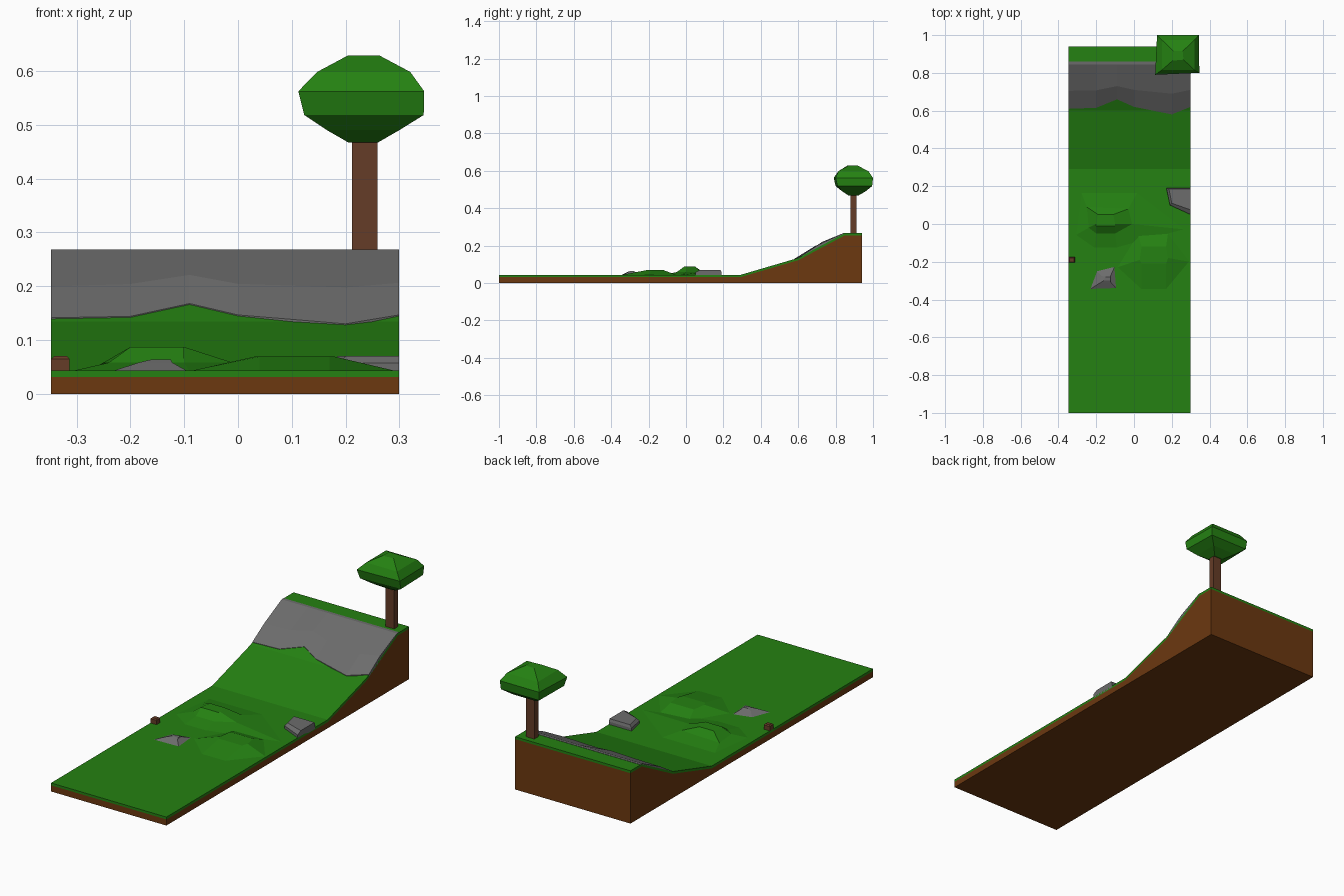
import bpy, bmesh

if "Cube" in bpy.data.objects:
    bpy.data.objects.remove(bpy.data.objects["Cube"], do_unlink=True)


def material(name, r, g, b):
    m = bpy.data.materials.new(name)
    m.use_nodes = True
    m.diffuse_color = (r, g, b, 1)
    bsdf = m.node_tree.nodes["Principled BSDF"]
    bsdf.inputs["Base Color"].default_value = (r, g, b, 1)
    bsdf.inputs["Roughness"].default_value = 0.9
    return m


GRASS = material("grass green", 0.018, 0.22, 0.006)
DIRT = material("dirt brown", 0.15, 0.04, 0.005)
STONE = material("stone grey", 0.15, 0.15, 0.15)
BARK = material("bark brown", 0.13, 0.045, 0.02)

LEFT, RIGHT = -0.347, 0.299


def loft(name, rings, mat):
    """Closed flat-shaded solid through rings with equal point counts."""
    bm = bmesh.new()
    loops = [[bm.verts.new(p) for p in ring] for ring in rings]
    n = len(loops[0])
    for a, b in zip(loops, loops[1:]):
        for i in range(n):
            j = (i + 1) % n
            bm.faces.new((a[i], a[j], b[j], b[i]))
    bm.faces.new(loops[0][::-1])
    bm.faces.new(loops[-1])
    bmesh.ops.remove_doubles(bm, verts=bm.verts, dist=0.0005)
    bmesh.ops.recalc_face_normals(bm, faces=bm.faces)
    me = bpy.data.meshes.new(name)
    bm.to_mesh(me)
    bm.free()
    me.materials.append(mat)
    ob = bpy.data.objects.new(name, me)
    bpy.context.collection.objects.link(ob)
    return ob


def flat(points, z):
    return [(x, y, z) for x, y in points]


def rect(x0, x1, y0, y1, z):
    return flat([(x0, y0), (x1, y0), (x1, y1), (x0, y1)], z)


def across(profile):
    """Repeat a y-z profile on both long sides of the terrain."""
    return [[(x, y, z) for y, z in profile] for x in (LEFT, RIGHT)]


# Terrain: dirt body with a thin turf layer on top
slope = [(-1, 0.031), (0.29, 0.031), (0.6, 0.122), (0.85, 0.255), (0.94, 0.255)]
turf = [(y, z + 0.012) for y, z in slope]
loft("dirt_base", across([(-1, 0), *slope, (0.94, 0)]), DIRT)
loft("grass_layer", across(slope + turf[::-1]), GRASS)

# Stone face over the steep part, with a ragged lower edge
edge = [(LEFT, 0.61, 0.01), (-0.2, 0.615, 0.013), (-0.09, 0.66, 0.018),
        (0, 0.62, 0.012), (0.2, 0.58, 0.016), (RIGHT, 0.62, 0.014)]
cliff = []
for x, y, bulge in edge:
    low = 0.134 + (y - 0.6) * (0.53 if y > 0.6 else 0.3)
    mid = (y + 0.86) / 2
    cliff.append([(x, y, low - 0.01), (x, y, low + 0.002),
                  (x, mid - 0.03, 0.134 + (mid - 0.63) * 0.53 + bulge),
                  (x, 0.845, 0.268), (x, 0.86, 0.2685), (x, 0.86, 0.255)])
loft("cliff_stone", cliff, STONE)

# Low grassy mounds
loft("back_mound", [
    flat([(-0.31, -0.06), (-0.21, -0.13), (-0.09, -0.13), (0.28, -0.03),
          (0.02, 0.17), (-0.28, 0.17)], 0.042),
    flat([(-0.24, -0.02), (-0.2, -0.05), (-0.1, -0.05), (-0.01, 0.0),
          (-0.03, 0.08), (-0.25, 0.09)], 0.058),
    flat([(-0.2, 0.0), (-0.2, -0.01), (-0.1, -0.01), (-0.1, 0.0),
          (-0.11, 0.05), (-0.19, 0.05)], 0.087)], GRASS)
loft("front_mound", [
    flat([(-0.09, -0.23), (0.04, -0.35), (0.17, -0.35), (0.295, -0.2),
          (0.18, -0.05), (0.02, -0.05)], 0.042),
    flat([(0.03, -0.19), (0.04, -0.21), (0.17, -0.21), (0.18, -0.18),
          (0.17, -0.12), (0.04, -0.12)], 0.069)], GRASS)

# Boulders
loft("front_boulder", [
    flat([(-0.24, -0.35), (-0.09, -0.345), (-0.1, -0.22), (-0.2, -0.245)], 0.04),
    flat([(-0.185, -0.315), (-0.122, -0.31), (-0.122, -0.27), (-0.17, -0.275)], 0.058),
    flat([(-0.16, -0.3), (-0.125, -0.3), (-0.125, -0.28), (-0.15, -0.28)], 0.064)], STONE)
loft("edge_boulder", [
    flat([(0.17, 0.19), (RIGHT, 0.19), (RIGHT, 0.05), (0.19, 0.1)], 0.035),
    flat([(0.172, 0.19), (RIGHT, 0.19), (RIGHT, 0.05), (0.19, 0.1)], 0.057),
    flat([(0.185, 0.185), (RIGHT, 0.185), (RIGHT, 0.075), (0.2, 0.11)], 0.07)], STONE)

# Small stump at the border
loft("stump", [
    rect(LEFT, -0.313, -0.205, -0.175, 0.04),
    rect(LEFT, -0.313, -0.205, -0.175, 0.065),
    rect(-0.341, -0.318, -0.2, -0.18, 0.07)], BARK)

# Tree on the ridge
loft("tree_trunk", [rect(0.212, 0.259, 0.879, 0.911, z) for z in (0.25, 0.48)], BARK)
loft("tree_crown", [
    rect(0.205, 0.26, 0.87, 0.92, 0.467),
    rect(0.165, 0.3, 0.835, 0.96, 0.49),
    flat([(0.123, 0.8), (0.345, 0.81), (0.34, 0.995), (0.126, 0.995)], 0.518),
    flat([(0.112, 0.79), (0.346, 0.8), (0.343, 1.0), (0.122, 1.0)], 0.562),
    rect(0.147, 0.32, 0.815, 0.975, 0.598),
    flat([(0.205, 0.865), (0.262, 0.87), (0.258, 0.915), (0.21, 0.915)], 0.629)], GRASS)
